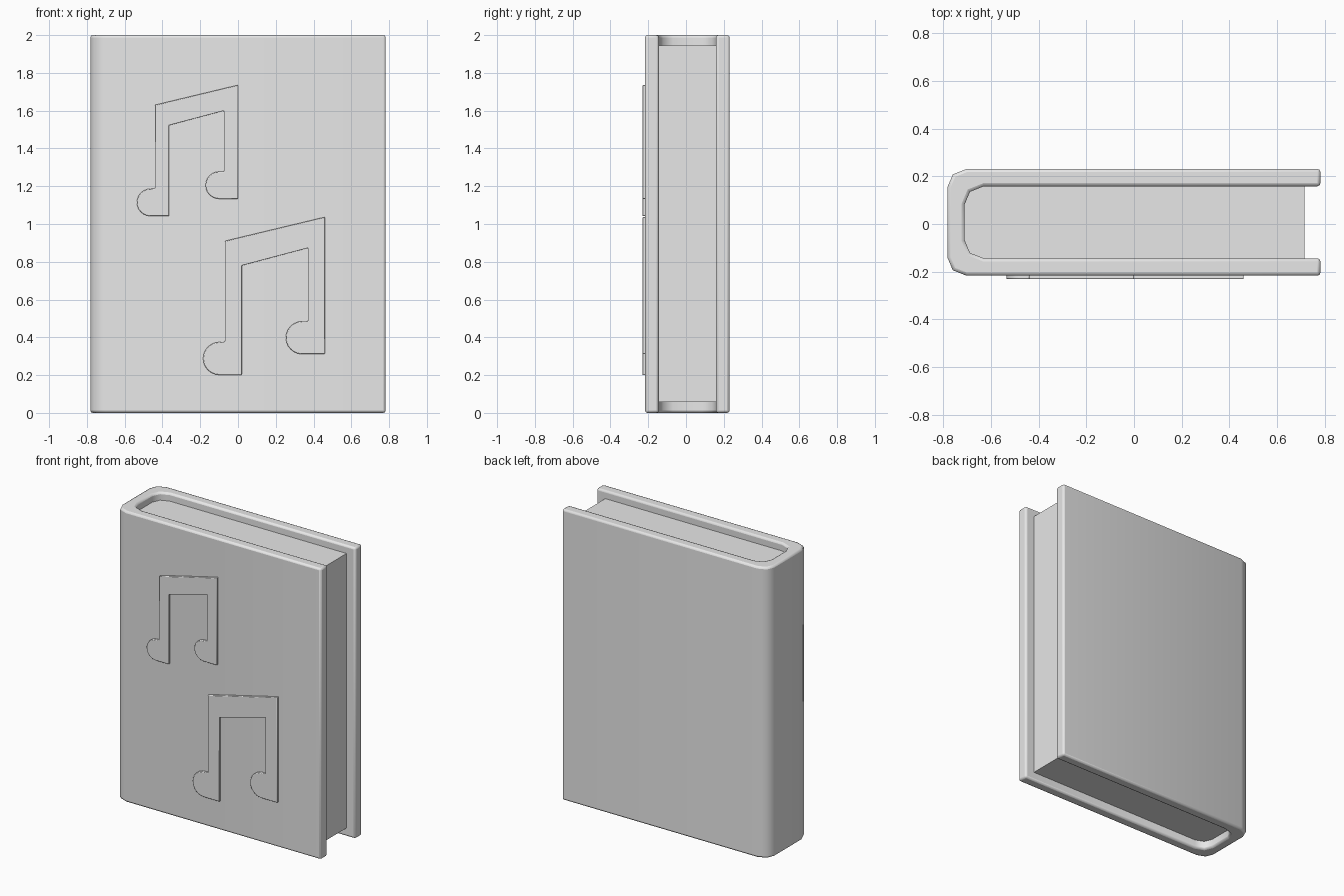
import bpy, bmesh, math
from mathutils import Vector

if "Cube" in bpy.data.objects:
    bpy.data.objects.remove(bpy.data.objects["Cube"], do_unlink=True)

grey = bpy.data.materials.new("plain grey")
grey.use_nodes = True
grey.diffuse_color = (0.8, 0.8, 0.8, 1)
grey.node_tree.nodes["Principled BSDF"].inputs["Base Color"].default_value = (0.8, 0.8, 0.8, 1)


def prism(name, outline, place, depth, bevel=0.0):
    """Extrude a flat outline along a vector, with optional rounded edges."""
    bm = bmesh.new()
    face = bm.faces.new([bm.verts.new(place(a, b)) for a, b in outline])
    new = bmesh.ops.extrude_face_region(bm, geom=[face], use_keep_orig=True)["geom"]
    bmesh.ops.translate(bm, vec=Vector(depth),
                        verts=[v for v in new if isinstance(v, bmesh.types.BMVert)])
    bmesh.ops.recalc_face_normals(bm, faces=bm.faces)
    mesh = bpy.data.meshes.new(name)
    bm.to_mesh(mesh)
    bm.free()
    mesh.materials.append(grey)
    obj = bpy.data.objects.new(name, mesh)
    bpy.context.collection.objects.link(obj)
    if bevel:
        mod = obj.modifiers.new("rounded edges", "BEVEL")
        mod.width = bevel
        mod.segments = 2
        mod.limit_method = "ANGLE"
        mod.angle_limit = math.radians(60)
    bpy.ops.object.select_all(action="DESELECT")
    obj.select_set(True)
    bpy.context.view_layer.objects.active = obj
    bpy.ops.object.shade_smooth_by_angle(angle=math.radians(50))
    return obj


def spine_curve(x, half, mid):
    """Chamfered round spine from back to front, at the given outer x."""
    upper = [(x + 0.08, half), (x + 0.022, half - 0.023), (x, half - 0.075)]
    return [(a, mid + b) for a, b in upper] + [(a, mid - b) for a, b in reversed(upper)]


mid = 0.007            # middle of the book's thickness
outer, inner = 0.224, 0.151
edge = 0.782

# Cover: one folded sheet around the pages
cover = [(edge, mid + outer)] + spine_curve(-edge, outer, mid) + [(edge, mid - outer)]
cover += [(edge, mid - inner)] + spine_curve(-0.71, inner, mid)[::-1] + [(edge, mid + inner)]
prism("cover", cover, lambda a, b: (a, b, 0), (0, 0, 2), 0.013)

# Page block, set back from the cover's edges
pages = [(0.715, mid + inner)] + spine_curve(-0.71, inner, mid) + [(0.715, mid - inner)]
prism("pages", pages, lambda a, b: (a, b, 0.058), (0, 0, 1.888))


def note_head(cx, cz, r=0.087, steps=12):
    """Left half circle from top to bottom."""
    return [(cx - r * math.sin(math.pi * i / steps), cz + r * math.cos(math.pi * i / steps))
            for i in range(steps + 1)]


# Raised pair of joined notes, used at two sizes
note = [(-0.07, 0.91), (-0.07, 0.377)] + note_head(-0.098, 0.288)
note += [(0.02, 0.201), (0.02, 0.78), (0.37, 0.873), (0.37, 0.485)]
note += note_head(0.34, 0.398) + [(0.46, 0.311), (0.46, 1.037)]

for name, size, dx, dz in (("lower_note", 1, 0, 0), ("upper_note", 0.83, -0.382, 0.875)):
    prism(name, note,
          lambda a, b: (a * size + dx, -0.231, b * size + dz), (0, 0.03, 0), 0.004)
